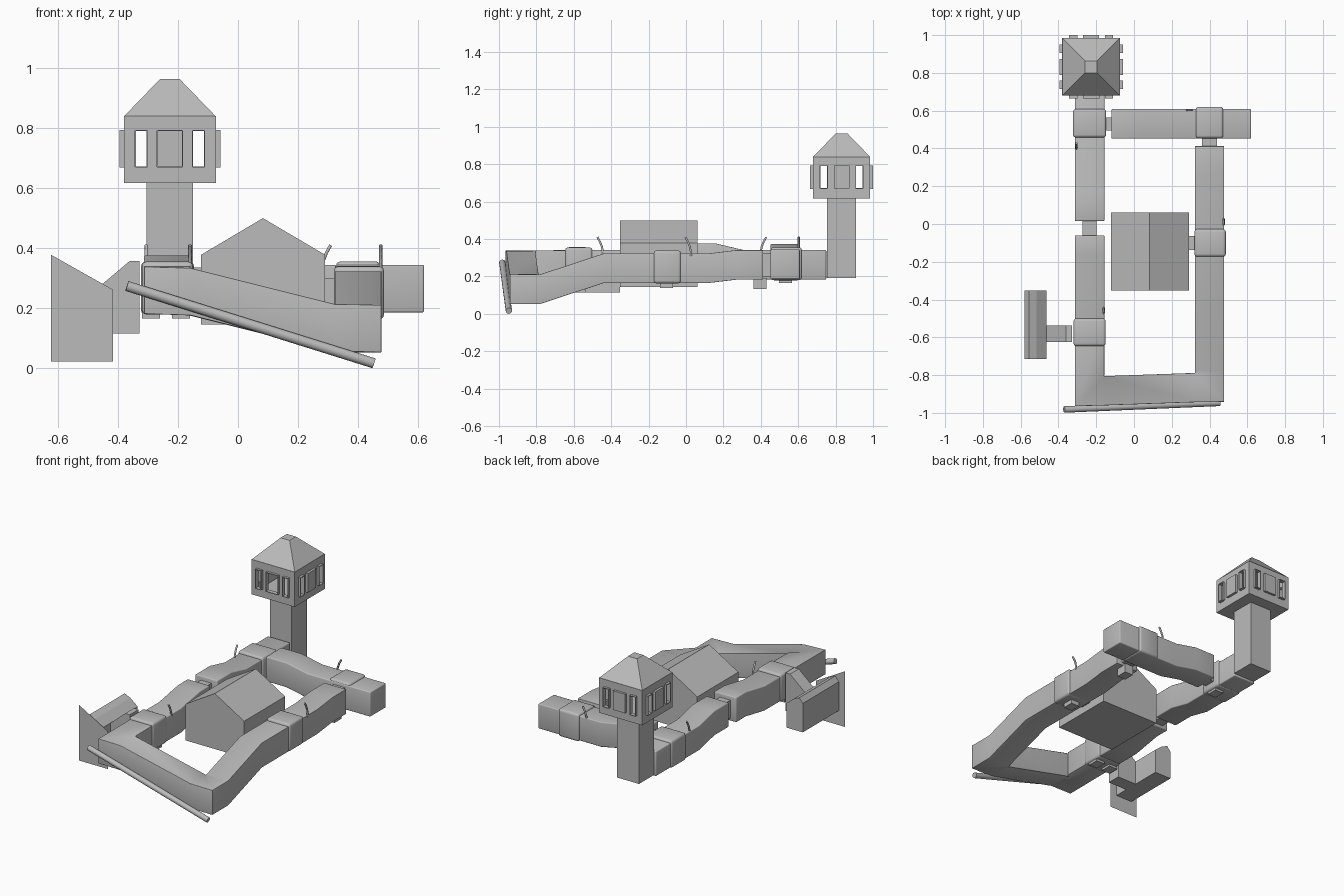
import bpy, bmesh, math
from mathutils import Vector, Matrix

old = bpy.data.objects.get("Cube")
if old:
    bpy.data.objects.remove(old, do_unlink=True)

GREY = (0.5, 0.5, 0.5, 1)
mat = bpy.data.materials.new("plain_grey")
mat.use_nodes = True
mat.diffuse_color = GREY
mat.node_tree.nodes["Principled BSDF"].inputs["Base Color"].default_value = GREY


def finish(name, bm, bevel=0):
    bmesh.ops.recalc_face_normals(bm, faces=bm.faces)
    me = bpy.data.meshes.new(name)
    bm.to_mesh(me)
    bm.free()
    me.materials.append(mat)
    ob = bpy.data.objects.new(name, me)
    bpy.context.collection.objects.link(ob)
    if bevel:
        mod = ob.modifiers.new("soft_edges", "BEVEL")
        mod.width, mod.segments = bevel, 3
        for p in me.polygons:
            p.use_smooth = True
    return ob


def add_box(bm, x, y, z, turn=Matrix()):
    """Box from three (low, high) ranges, optionally transformed."""
    size = [b - a for a, b in (x, y, z)]
    mid = [(a + b) / 2 for a, b in (x, y, z)]
    m = turn @ Matrix.Translation(mid) @ Matrix.Diagonal((*size, 1))
    bmesh.ops.create_cube(bm, size=1, matrix=m)


def box(name, x, y, z, bevel=0):
    bm = bmesh.new()
    add_box(bm, x, y, z)
    return finish(name, bm, bevel)


def tube(name, path, w=0.157, h=0.158, bevel=0.006):
    """Square walkway along a path, with upright mitred sections."""
    pts = [Vector(p) for p in path]
    bm = bmesh.new()
    rings = []
    for i, p in enumerate(pts):
        a = (p - pts[i - 1]).xy.normalized() if i else None
        b = (pts[i + 1] - p).xy.normalized() if i < len(pts) - 1 else a
        a = a or b
        t = (a + b).normalized()
        k = w / 2 / max(t.dot(a), 0.3)
        side = Vector((t.y, -t.x, 0)) * k
        rings.append([bm.verts.new(p + side * s + Vector((0, 0, u * h / 2)))
                      for s, u in ((-1, -1), (1, -1), (1, 1), (-1, 1))])
    for r, q in zip(rings, rings[1:]):
        for j in range(4):
            bm.faces.new((r[j], r[j - 1], q[j - 1], q[j]))
    bm.faces.new(rings[0])
    bm.faces.new(rings[-1])
    return finish(name, bm, bevel)


def prism(name, outline, y0, y1):
    """Outline in x and z, extruded along y."""
    bm = bmesh.new()
    f = bm.faces.new([bm.verts.new((x, y0, z)) for x, z in outline])
    if y1 != y0:
        g = bmesh.ops.extrude_face_region(bm, geom=[f])["geom"]
        bmesh.ops.translate(bm, vec=(0, y1 - y0, 0),
                            verts=[v for v in g if isinstance(v, bmesh.types.BMVert)])
    return finish(name, bm)


# Walkways
LX, RX, BY = -0.235, 0.4, 0.53
tube("left_rear_walkway", [(LX, 0.75, 0.262), (LX, 0.31, 0.262),
                           (LX, 0.16, 0.297), (LX, 0.015, 0.297)])
tube("left_middle_walkway", [(LX, -0.06, 0.297), (LX, -0.16, 0.297),
                             (LX, -0.35, 0.262), (LX, -0.55, 0.262)])
tube("front_loop_walkway", [(LX, -0.52, 0.262), (LX, -0.885, 0.26), (-0.16, -0.883, 0.255),
                            (0.32, -0.866, 0.135), (RX, -0.865, 0.132), (RX, -0.78, 0.132),
                            (RX, -0.44, 0.244), (RX, 0.12, 0.244), (RX, 0.27, 0.262),
                            (RX, 0.412, 0.262)], w=0.155)
tube("rear_walkway", [(-0.12, BY, 0.295), (0.025, BY, 0.295), (0.175, BY, 0.265),
                      (0.62, BY, 0.265)])

# Rounded joint sleeves
for name, cx, cy, cz, hx, hy in (("left_rear_joint", LX, 0.533, 0.267, 0.088, 0.075),
                                 ("left_front_joint", LX, -0.573, 0.267, 0.085, 0.073),
                                 ("right_joint", RX + 0.003, -0.1, 0.251, 0.083, 0.073),
                                 ("rear_corner_joint", RX, 0.537, 0.268, 0.073, 0.083)):
    box(name, (cx - hx, cx + hx), (cy - hy, cy + hy), (cz - 0.088, cz + 0.088), 0.015)

# Narrow necks between the walkways
for name, x, y, z in (
        ("left_neck", (LX - 0.037, LX + 0.037), (-0.08, 0.03), (0.235, 0.35)),
        ("right_neck", (RX - 0.04, RX + 0.04), (0.4, 0.46), (0.2, 0.325)),
        ("rear_neck", (-0.16, -0.11), (BY - 0.035, BY + 0.035), (0.22, 0.335)),
        ("house_neck", (0.28, 0.33), (-0.137, -0.063), (0.19, 0.3))):
    box(name, x, y, z)

# Small brackets hung under the joints
for i, (cx, cy, z) in enumerate(((RX, -0.105, 0.137), (RX, 0.395, 0.132), (-0.19, -0.573, 0.165),
                                 (-0.29, -0.573, 0.165), (-0.19, 0.533, 0.165))):
    box(f"under_bracket_{i + 1}", (cx - 0.03, cx + 0.03), (cy - 0.035, cy + 0.035), (z, z + 0.06))

# Curved levers beside the walkways
for i, (cx, cy, dx, dy) in enumerate(((-0.305, 0.405, 0, 1), (-0.16, -0.45, 0, -1),
                                      (0.475, 0.02, 0, -1), (0.285, 0.603, 1, 0))):
    cu = bpy.data.curves.new(f"lever_{i + 1}", "CURVE")
    cu.dimensions = "3D"
    cu.bevel_depth, cu.bevel_resolution = 0.006, 1
    cu.use_fill_caps = True
    sp = cu.splines.new("POLY")
    sp.points.add(4)
    for k, p in enumerate(sp.points):
        t = k / 4
        s = 0.035 * (t - 0.5) ** 2 + 0.03 * t - 0.015
        p.co = (cx + dx * s, cy + dy * s, 0.31 + 0.1 * t, 1)
    cu.materials.append(mat)
    bpy.context.collection.objects.link(bpy.data.objects.new(cu.name, cu))

# Central house
prism("house", [(-0.123, 0.145), (0.29, 0.145), (0.29, 0.378), (0.083, 0.5), (-0.123, 0.378)],
      -0.353, 0.062)

# Side hut with its passage and flat facade
prism("hut", [(-0.58, 0.115), (-0.463, 0.115), (-0.463, 0.27), (-0.515, 0.312),
              (-0.555, 0.33), (-0.58, 0.3)], -0.715, -0.352)
prism("hut_passage", [(-0.47, 0.115), (-0.328, 0.115), (-0.328, 0.358), (-0.36, 0.358),
                      (-0.47, 0.265)], -0.625, -0.537)
prism("hut_facade", [(-0.623, 0.022), (-0.417, 0.022), (-0.417, 0.262), (-0.623, 0.378)],
      -0.717, -0.717)

# Long pipe along the front
a, b = Vector((-0.37, -0.982, 0.274)), Vector((0.453, -0.947, 0.0165))
bm = bmesh.new()
m = Matrix.Translation((a + b) / 2) @ (b - a).to_track_quat("Z", "Y").to_matrix().to_4x4()
bmesh.ops.create_cone(bm, cap_ends=True, segments=16, radius1=0.017, radius2=0.017,
                      depth=(b - a).length, matrix=m)
pipe = finish("front_pipe", bm)
for p in pipe.data.polygons:
    p.use_smooth = len(p.vertices) == 4

# Tower shaft and lookout floor
TX, TY, HW = -0.227, 0.832, 0.153
box("tower_shaft", (TX - 0.077, TX + 0.077), (TY - 0.077, TY + 0.077), (0.193, 0.62))
box("lookout_floor", (TX - HW, TX + HW), (TY - HW, TY + HW), (0.617, 0.63))

# Lookout walls: the front one has an open middle window
LOW, HIGH = 0.67, 0.792
walls, frames = bmesh.new(), bmesh.new()
for side in range(4):
    turn = Matrix.Translation((TX, TY, 0)) @ Matrix.Rotation(side * math.pi / 2, 4, "Z")
    depth = (-HW, -HW + 0.012)
    out = (-HW - 0.015, -HW + 0.012)
    for z in ((0.617, LOW), (HIGH, 0.84)):
        add_box(walls, (-HW, HW), depth, z, turn)
    openings = [(-0.115, -0.075), (0.075, 0.115)]
    for s in (-1, 1):
        add_box(walls, sorted((s * 0.115, s * HW)), depth, (LOW, HIGH), turn)
        add_box(walls, sorted((s * 0.042, s * 0.075)), depth, (LOW, HIGH), turn)
    if side:
        add_box(frames, (-0.042, 0.042), out, (LOW, HIGH), turn)
    else:
        openings.append((-0.042, 0.042))
    for u, v in openings:
        for edge in (u, v):
            add_box(frames, (edge - 0.002, edge + 0.002), out, (LOW, HIGH), turn)
        for z in (LOW, HIGH):
            add_box(frames, (u, v), out, (z - 0.002, z + 0.002), turn)
finish("lookout_walls", walls)
finish("window_frames", frames)

# Tower roof
bm = bmesh.new()
bmesh.ops.create_cone(bm, cap_ends=True, segments=4, radius1=HW * math.sqrt(2),
                      radius2=0.032 * math.sqrt(2), depth=0.125,
                      matrix=Matrix.Translation((TX, TY, 0.9015))
                      @ Matrix.Rotation(math.pi / 4, 4, "Z"))
finish("tower_roof", bm)
